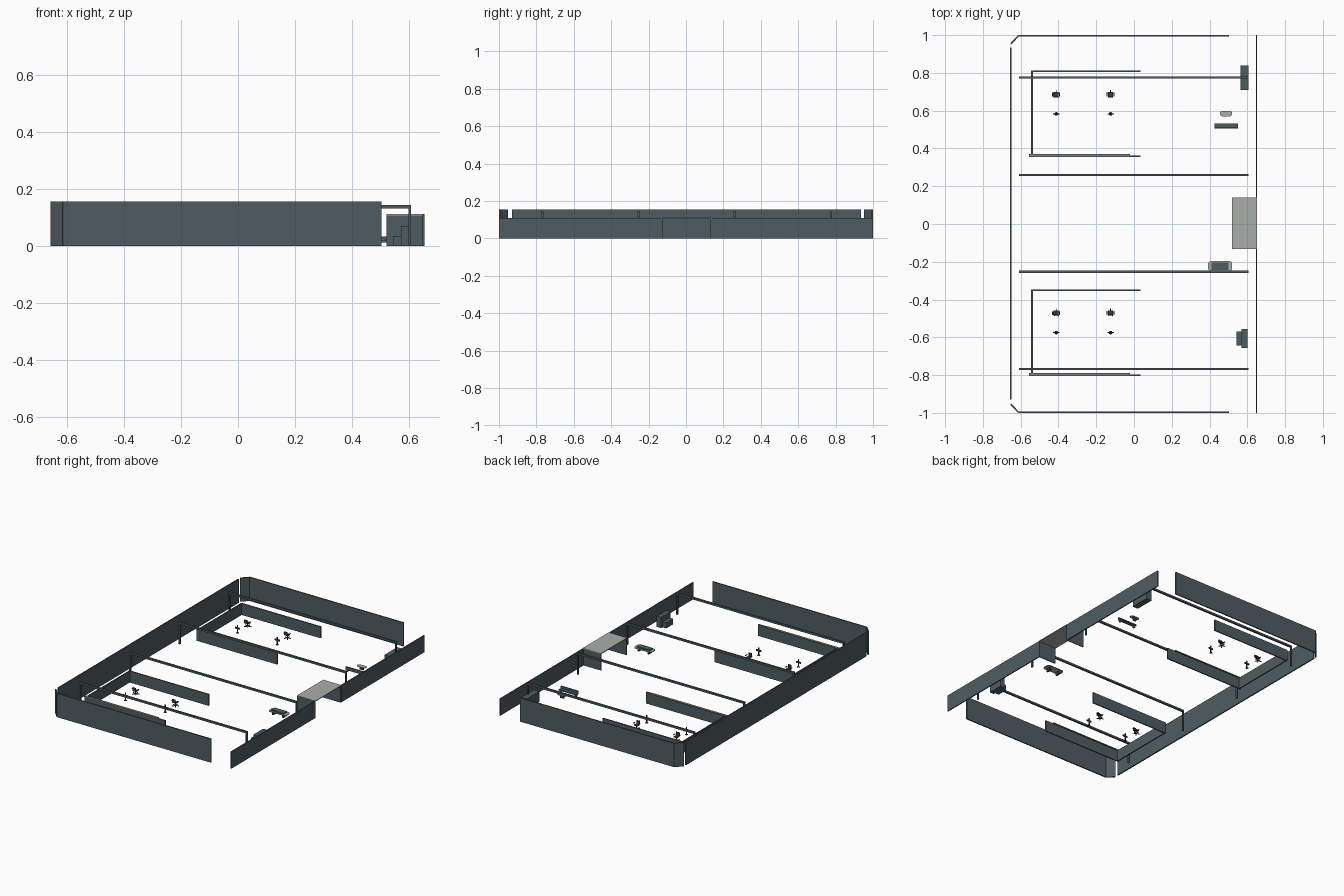
import bpy, bmesh, math
from mathutils import Matrix, Vector

if "Cube" in bpy.data.objects:
    bpy.data.objects.remove(bpy.data.objects["Cube"])


def material(name, rgb):
    m = bpy.data.materials.new(name)
    m.diffuse_color = (*rgb, 1)
    m.use_nodes = True
    m.node_tree.nodes["Principled BSDF"].inputs["Base Color"].default_value = m.diffuse_color
    return m


SLATE = material("slate", (0.078, 0.108, 0.122))
PALE = material("pale grey", (0.40, 0.43, 0.41))
GREY = material("mid grey", (0.20, 0.22, 0.21))
DARK = material("charcoal", (0.035, 0.042, 0.045))


def finish(name, bm, mat):
    me = bpy.data.meshes.new(name)
    bm.to_mesh(me)
    bm.free()
    me.materials.append(mat)
    ob = bpy.data.objects.new(name, me)
    bpy.context.collection.objects.link(ob)
    return ob


def add_box(bm, x0, x1, y0, y1, z0, z1):
    m = Matrix.Translation(((x0 + x1) / 2, (y0 + y1) / 2, (z0 + z1) / 2))
    bmesh.ops.create_cube(bm, size=1, matrix=m @ Matrix.Diagonal((x1 - x0, y1 - y0, z1 - z0, 1)))


def boxes(name, mat, *dims):
    bm = bmesh.new()
    for d in dims:
        add_box(bm, *d)
    return finish(name, bm, mat)


def rounded_plate(name, mat, x0, x1, y0, y1, z0, z1, r):
    # rounded rectangle profile pushed upwards
    bm = bmesh.new()
    pts = []
    for i, (cx, cy) in enumerate(((x1 - r, y1 - r), (x0 + r, y1 - r), (x0 + r, y0 + r), (x1 - r, y0 + r))):
        for k in range(5):
            a = math.radians(90 * i + 22.5 * k)
            pts.append((cx + r * math.cos(a), cy + r * math.sin(a), z0))
    face = bm.faces.new([bm.verts.new(p) for p in pts])
    new = bmesh.ops.extrude_face_region(bm, geom=[face])["geom"]
    bmesh.ops.translate(bm, vec=(0, 0, z1 - z0), verts=[v for v in new if isinstance(v, bmesh.types.BMVert)])
    bmesh.ops.recalc_face_normals(bm, faces=bm.faces)
    return finish(name, bm, mat)


H, LOW = 0.155, 0.11

# Outer walls
boxes("left_wall", SLATE, (-0.656, -0.648, -0.93, 0.935, 0, H))
for s, side in ((-1, "front"), (1, "back")):
    y0, y1 = sorted((s * 0.992, s * 1.0))
    boxes(side + "_wall", SLATE, (-0.612, 0.503, y0, y1, 0, H))
    # Slanted corner panel
    corner = boxes(side + "_corner_panel", SLATE, (-0.03, 0.03, -0.004, 0.004, 0, H))
    corner.location = (-0.632, s * 0.975, 0)
    corner.rotation_euler.z = s * math.radians(46)

# Low right wall with an open, roofed doorway
boxes("right_wall", SLATE, (0.645, 0.652, -1, -0.132, 0, LOW), (0.645, 0.652, 0.138, 1, 0, LOW))
boxes("doorway_sides", SLATE, (0.52, 0.65, -0.132, -0.126, 0, LOW), (0.52, 0.65, 0.132, 0.138, 0, LOW))
boxes("doorway_roof", PALE, (0.519, 0.652, -0.132, 0.14, LOW - 0.003, LOW + 0.002))

# Overhead beams standing on end posts
for i, y in enumerate((-0.768, -0.253, 0.26, 0.775)):
    w = 0.006
    boxes(f"beam_frame_{i + 1}", SLATE,
          (-0.608, 0.605, y - w, y + w, 0.131, 0.143),
          (-0.608, -0.599, y - w, y + w, 0, 0.131),
          (0.597, 0.605, y - w, y + w, 0, 0.131))


def star_chair(name, x, y):
    # Five armed foot, stem, seat, back and armrests
    bm = bmesh.new()
    for k in range(5):
        a = math.radians(90 + 72 * k)
        m = Matrix.Translation((x, y, 0)) @ Matrix.Rotation(a, 4, "Z") @ Matrix.Translation((0.011, 0, 0.004))
        bmesh.ops.create_cube(bm, size=1, matrix=m @ Matrix.Diagonal((0.022, 0.004, 0.004, 1)))
    bmesh.ops.create_cone(bm, cap_ends=True, segments=8, radius1=0.003, radius2=0.003, depth=0.02,
                          matrix=Matrix.Translation((x, y, 0.014)))
    add_box(bm, x - 0.013, x + 0.013, y - 0.013, y + 0.011, 0.023, 0.028)
    add_box(bm, x - 0.012, x + 0.012, y - 0.018, y - 0.014, 0.028, 0.05)
    for s in (-1, 1):
        ax = x + s * 0.018
        add_box(bm, ax - 0.003, ax + 0.003, y - 0.012, y + 0.006, 0.034, 0.037)
    finish(name, bm, DARK)


def stand(name, x, y):
    # Small foot, post and upright panel
    bm = bmesh.new()
    bmesh.ops.create_cone(bm, cap_ends=True, segments=10, radius1=0.01, radius2=0.004, depth=0.005,
                          matrix=Matrix.Translation((x, y, 0.0025)))
    add_box(bm, x - 0.003, x + 0.003, y - 0.003, y + 0.003, 0.004, 0.05)
    add_box(bm, x - 0.017, x + 0.017, y - 0.003, y + 0.003, 0.026, 0.036)
    finish(name, bm, DARK)


# Two bays of low partitions with their furniture
for n, dy in (("back", 0), ("front", -1.158)):
    t = 0.004
    boxes(n + "_bay_partition", SLATE,
          (-0.544, -0.536, 0.356 + dy, 0.81 + dy, 0, 0.075),
          (-0.544, 0.035, 0.808 - t + dy, 0.808 + t + dy, 0, 0.075),
          (-0.55, 0.035, 0.358 - t + dy, 0.358 + t + dy, 0, 0.075))
    boxes(n + "_bay_ledge", GREY, (-0.555, -0.02, 0.354 + dy, 0.37 + dy, 0.072, 0.077))
    for j, x in enumerate((-0.412, -0.124)):
        star_chair(f"{n}_chair_{j + 1}", x, 0.688 + dy)
        stand(f"{n}_stand_{j + 1}", x, 0.583 + dy)

# Cabinets near the right wall
boxes("back_cabinet", SLATE, (0.565, 0.605, 0.71, 0.84, 0.0, 0.07))
boxes("front_cabinet", SLATE, (0.57, 0.601, -0.656, -0.555, 0, 0.07))
boxes("front_cabinet_step", SLATE, (0.542, 0.57, -0.642, -0.57, 0, 0.035))

# Bench, small oval table and counter
boxes("bench", SLATE, (0.425, 0.55, 0.505, 0.531, 0.012, 0.02), (0.425, 0.55, 0.505, 0.511, 0.02, 0.034),
      (0.43, 0.437, 0.508, 0.528, 0, 0.012), (0.538, 0.545, 0.508, 0.528, 0, 0.012))
rounded_plate("oval_table_top", PALE, 0.455, 0.52, 0.57, 0.599, 0.019, 0.023, 0.0144)
boxes("oval_table_leg", DARK, (0.475, 0.5, 0.58, 0.589, 0, 0.019))
rounded_plate("counter_top", PALE, 0.392, 0.52, -0.25, -0.197, 0.02, 0.025, 0.016)
boxes("counter_box", SLATE, (0.41, 0.5, -0.243, -0.205, 0.025, 0.032))
boxes("counter_legs", DARK, (0.415, 0.425, -0.24, -0.21, 0, 0.02), (0.487, 0.497, -0.24, -0.21, 0, 0.02))
